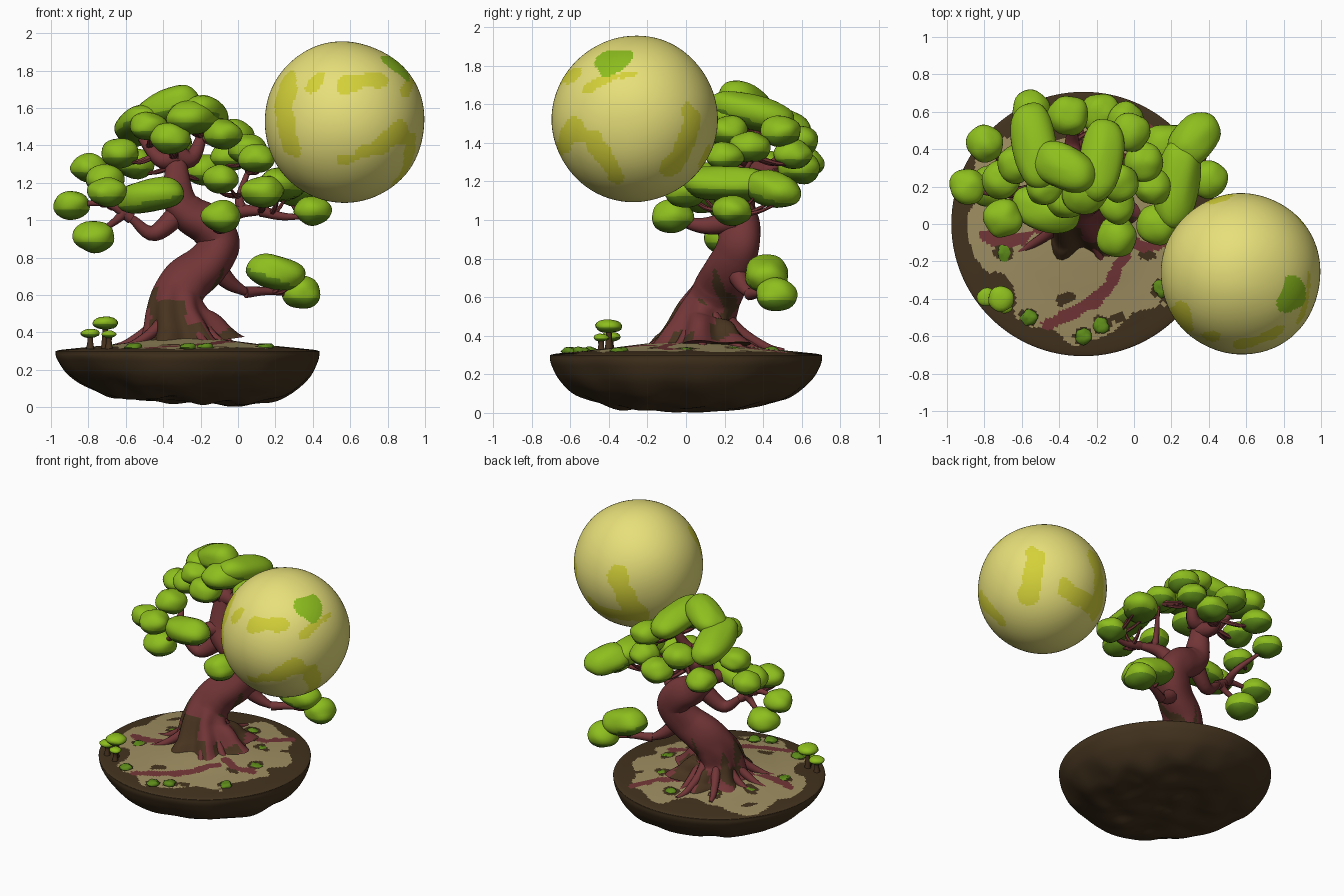
import bpy, bmesh, math, random
from mathutils import Vector, noise

random.seed(4)
if "Cube" in bpy.data.objects:
    bpy.data.objects.remove(bpy.data.objects["Cube"])


def material(name, *rgb):
    mat = bpy.data.materials.new(name)
    mat.use_nodes = True
    mat.diffuse_color = (*rgb, 1)
    shader = mat.node_tree.nodes["Principled BSDF"]
    shader.inputs["Base Color"].default_value = (*rgb, 1)
    return mat


LEAF = material("leaf green", .27, .52, .013)
LEAF_DARK = material("shaded leaf green", .11, .26, .01)
BARK = material("red bark", .17, .036, .038)
BARK_DARK = material("dark bark", .065, .034, .014)
SOIL = material("dark soil", .055, .032, .013)
SAND = material("tan sand", .34, .27, .12)
MOON = material("pale yellow", .82, .76, .2)
MOON_PATCH = material("bright yellow", .66, .64, .04)
UP = Vector((0, 0, 1))
built = []


def skin(name, rings, mats, rule=None):
    """Closed surface through a stack of rings; rule picks a colour per face."""
    bm = bmesh.new()
    rows = [[bm.verts.new(point) for point in ring] for ring in rings]
    for low, high in zip(rows, rows[1:]):
        for i in range(len(low)):
            bm.faces.new((low[i - 1], low[i], high[i], high[i - 1]))
    bmesh.ops.remove_doubles(bm, verts=bm.verts, dist=1e-5)
    bmesh.ops.recalc_face_normals(bm, faces=bm.faces)
    if rule:
        for face in bm.faces:
            face.material_index = rule(face.calc_center_median())
    mesh = bpy.data.meshes.new(name)
    bm.to_mesh(mesh)
    bm.free()
    for mat in mats:
        mesh.materials.append(mat)
    part = bpy.data.objects.new(name, mesh)
    bpy.context.collection.objects.link(part)
    built.append(part)


def circle(count):
    """Angles and unit directions around z."""
    for k in range(count):
        angle = math.tau * k / count
        yield angle, Vector((math.cos(angle), math.sin(angle), 0))


def spline(points, steps):
    """Catmull-Rom samples through points of any dimension."""
    pts = [Vector(p) for p in points]
    pts = [pts[0] * 2 - pts[1]] + pts + [pts[-1] * 2 - pts[-2]]
    out = []
    for a, b, c, d in zip(pts, pts[1:], pts[2:], pts[3:]):
        for k in range(steps):
            t = k / steps
            cubic = (b * 3 - a - c * 3 + d) * t + a * 2 - b * 5 + c * 4 - d
            out.append(b + ((c - a) * t + cubic * t * t) / 2)
    return out + [pts[-2]]


def tube(name, points, mats, rule=None, sides=10, steps=6, shape=lambda p, a: 1):
    """Limb through (x, y, z, radius) points."""
    samples = spline(points, steps)
    path = [s.to_3d() for s in samples]
    rings = [[path[0]] * sides]
    last = path[1] - path[0]
    side = last.orthogonal().normalized()
    for i, centre in enumerate(path):
        along = path[min(i + 1, len(path) - 1)] - path[max(i - 1, 0)]
        side = last.rotation_difference(along) @ side
        last, across = along, along.normalized().cross(side)
        rings.append([centre + (side * d.x + across * d.y) * samples[i].w * shape(centre, a)
                      for a, d in circle(sides)])
    skin(name, rings + [[path[-1]] * sides], mats, rule)
    return path


def limb(name, points, thick, thin, **options):
    """Limb that tapers evenly from thick to thin."""
    last = len(points) - 1
    return tube(name, [(*p, thick + (thin - thick) * i / last) for i, p in enumerate(points)],
                [BARK], **options)


def ball(name, centre, r, h, mats, rule=None, stretch=Vector(), n=22, rough=.12):
    """Rounded lump, optionally drawn out along a vector."""
    axis = stretch.normalized()
    rings = []
    for i in range(n // 2 + 1):
        lat = math.tau * i / n
        ring = []
        for _, d in circle(n):
            v = d * math.sin(lat) + UP * math.cos(lat)
            swell = 1 + rough * noise.noise(v * 1.2 + centre * 7)
            ring.append(centre + Vector((v.x * r, v.y * r, v.z * h)) * swell
                        + stretch * math.tanh(1.8 * v.dot(axis)))
        rings.append(ring)
    skin(name, rings, mats, rule)


def gap(p, line):
    """Distance from p to the nearest sample of a line."""
    return min((p - q).length for q in line)


# Planter: bowl and ground in one turned shape
MID = Vector((-.27, 0, 0))
PROFILE = [(0, .01), (.25, .01), (.43, .025), (.56, .08), (.65, .16), (.695, .24), (.705, .285),
           (.695, .303), (.6, .315), (.5, .325), (.4, .335), (.3, .348), (.15, .365), (0, .37)]
MOSS = [MID + d * random.uniform(.35, .6) for _, d in circle(9)] + [Vector((-.27, -.6, 0))]
TRAILS = [spline(line, 20) for line in (
    [(-.05, -.18), (-.2, -.4), (-.47, -.54)], [(-.05, -.08), (.08, -.12), (.18, -.08)],
    [(-.5, -.02), (-.65, -.09), (-.8, -.06)], [(-.15, .3), (0, .38), (.08, .5)])]

rings = []
for r, z in spline(PROFILE, 10):
    low = max(0, 1 - z / .28)
    ring = []
    for _, d in circle(180):
        lift = low * (.022 - .05 * d.x * r + .03 * noise.noise(d * r * 6))
        wide = r * (1 + low * .07 * noise.noise(d * 2.5))
        ring.append(MID + d * wide + UP * max(0, z + lift))
    rings.append(ring)


def ground_rule(p):
    flat = p.to_2d()
    wave = noise.noise(p * 14) / 40
    edge = (flat - MID.to_2d()).length + noise.noise(p * 4) / 6 + wave
    if p.z < .295:
        return 0
    if min(gap(flat, line) for line in TRAILS) + wave < .03:
        return 2
    mossy = gap(flat, [m.to_2d() for m in MOSS]) + wave < .052
    return int(not (mossy or edge > .59 or noise.noise(p * 9) > .53))


skin("planter", rings, [SOIL, SAND, BARK], ground_rule)
for spot in MOSS:
    ball("moss", spot + UP * .32, .043, .022, [LEAF_DARK], n=16, rough=.4)


# Trunk with a fluted, flaring foot
def flute(p, a):
    foot = max(0, min(1, (.62 - p.z) * 4))
    return 1 + .16 * foot * math.cos(a * 7) + .05 * math.sin(a * 3 + p.z * 9)


def bark_rule(p):
    n = noise.noise(Vector((p.x * 9, p.y * 9, p.z * 3)))
    hollow = p.y < .1 and abs(p.x + .36) < .1 + n / 16 and p.z < .57
    return int(hollow or (p.z < .46 and n > 0) or (p.z < .75 and n > .32))


limbs = tube("trunk", [
    (-.3, .09, .33, .29), (-.31, .09, .4, .22), (-.33, .1, .5, .16), (-.32, .14, .59, .135),
    (-.27, .18, .67, .13), (-.18, .22, .745, .12), (-.12, .26, .82, .112), (-.1, .28, .89, .108),
    (-.16, .28, .97, .11), (-.26, .27, 1.03, .1), (-.32, .27, 1.12, .085), (-.33, .3, 1.34, .05)],
    [BARK, BARK_DARK], bark_rule, sides=60, steps=9, shape=flute)[36:]

# Surface roots
FOOT = Vector((-.3, .09, 0))
for angle, d in circle(11):
    reach = random.uniform(.3, .42)
    bend = d.cross(UP) * random.uniform(-.12, .12)
    path = [FOOT + d * reach * f + bend * f * f + UP * (.322 + .3 * (1 - f) ** 1.8)
            for f in (.25, .5, .8, 1)]
    limb("root", path, .04, .012)

# Main branches: each leaves the nearest wood, passes one point and ends at another
BRANCHES = [
    ((-.45, .21, .93), (-.57, .18, 1.01)), ((-.7, .16, 1.09), (-.88, .18, 1.08)),
    ((-.65, .17, 1), (-.76, .2, .92)), ((-.66, .28, 1.12), (-.78, .4, 1.25)),
    ((-.02, .24, 1.04), (.12, .2, 1.05)), ((.24, .2, 1.02), (.38, .22, 1.02)),
    ((.01, .24, 1.13), (.08, .35, 1.33)), ((-.1, .1, .97), (-.1, -.05, 1)),
    ((-.05, .29, .67), (.04, .33, .615)), ((.16, .39, .62), (.3, .45, .6)),
    ((-.42, .3, 1.33), (-.54, .4, 1.48)), ((-.24, .32, 1.34), (-.17, .4, 1.52)),
    ((-.33, .42, 1.26), (-.33, .52, 1.35)), ((-.4, .16, 1.12), (-.47, .08, 1.12))]
for via, tip in BRANCHES:
    via = Vector(via)
    start = min(limbs, key=lambda p: (p - via).length)
    near_trunk = (start - Vector((-.25, .27, start.z))).length < .18
    limbs += limb("branch", [start, via, tip], .065 if near_trunk else .032, .022 if near_trunk else .01)


# Foliage pads, drooping outward, with twigs reaching their undersides
def foliage(centre, r, stretch=Vector()):
    h = r * .77
    outward = (centre - Vector((-.3, .25, centre.z))).normalized()
    stretch = stretch - UP * stretch.dot(outward) * .4
    tilt = stretch * (stretch.z / max(stretch.length_squared, .001))
    ball("foliage_pad", centre, r, h, [LEAF, LEAF_DARK],
         lambda p: int(p.z < centre.z - h * .36 + (p - centre).dot(tilt)), stretch, 30)
    start = min(limbs, key=lambda p: (p - centre).length + (.3 if p.z > centre.z else 0))
    for k in (-1, 0, 1):
        spread = Vector((random.uniform(-.5, .5), random.uniform(-.5, .5), -.43))
        end = centre + stretch * k + spread * r
        limb("twig", [start, start.lerp(end, .55) - UP * .02, end], .017, .005, sides=6, steps=4)


ROUND_PADS = [
    (-.48, .2, 1.5), (-.36, .14, 1.44), (-.08, .22, 1.46), (-.02, .49, 1.46),
    (-.63, .32, 1.36), (-.8, .43, 1.28), (-.71, .24, 1.22), (-.89, .2, 1.08), (-.77, .2, .91), (-.7, .03, 1.15),
    (-.09, .1, 1.22), (-.09, -.07, 1.02), (.05, .33, 1.38), (.1, .2, 1.33), (.4, .24, 1.05), (.13, 0, 1.15),
    (.34, .47, .61), (-.55, .61, 1.3), (-.35, .58, 1.41), (-.18, .59, 1.27), (-.05, .55, 1.34)]
for spot in ROUND_PADS:
    foliage(Vector(spot), random.uniform(.098, .114))

# Long pads: centre, then half-stretch in x and y
LONG_PADS = [
    (-.37, .3, 1.61, .06, -.03), (-.18, .34, 1.56, .02, .11), (-.24, .2, 1.55, .03, .04), (-.53, .42, 1.51, -.02, .12),
    (-.47, .08, 1.13, .07, -.02), (.23, .22, 1.19, .02, .13), (.32, .45, 1.16, .03, .04), (.2, .42, .72, .04, 0)]
for x, y, z, dx, dy in LONG_PADS:
    foliage(Vector((x, y, z)), .117, Vector((dx, dy, 0)))

# Small mushroom-shaped saplings
for x, y, z, r in ((-.71, -.4, .45, .07), (-.79, -.39, .395, .05), (-.69, -.44, .39, .04)):
    top = Vector((x, y, z))
    tube("sapling_stem", [(x, y, .31, .022), (x, y, z - .04, .015), (x, y, z, .018)], [BARK_DARK], sides=8)
    ball("sapling_cap", top, r, r / 2, [LEAF, LEAF_DARK], lambda p: int(p.z < top.z - .005), n=18)

# Floating moon with painted strokes: two directions and a width
HUB, RADIUS = Vector((.57, -.265, 1.525)), .43
GREEN_SPOT = Vector((.28, -.11, .295)).normalized()
STROKES = [
    ((-3, -3, -1), (-3, -2, 2), .17), ((0, -3, 1.5), (2, -3, 2.2), .1), ((-1.6, -3.3, 2), (-1.5, -3.4, 2.3), .11),
    ((3, -3, -.5), (0, -3.8, -2), .12), ((3, 2.8, 0), (3, 2, -2.5), .16), ((3.6, -2, -1), (3, -1, -3), .12),
    ((-1, 4, 1), (-2, 3, -2), .17), ((-2, 3, -2), (1, 3.6, -2), .14), ((3, -2.5, 1.6), (3, 0, 1.9), .07)]
PAINT = [([Vector(a).lerp(Vector(b), k / 9).normalized() for k in range(10)], w) for a, b, w in STROKES]


def moon_rule(p):
    d = (p - HUB).normalized()
    wave = noise.noise(d * 4) / 10
    if (d - GREEN_SPOT).length + wave < .24:
        return 2
    return int(any(gap(d, line) + wave < w for line, w in PAINT))


ball("moon", HUB, RADIUS, RADIUS, [MOON, MOON_PATCH, LEAF], moon_rule, n=180, rough=.02)

# Smooth shading with crisp rims
bpy.ops.object.select_all(action="DESELECT")
for part in built:
    part.select_set(True)
bpy.context.view_layer.objects.active = built[0]
bpy.ops.object.shade_smooth_by_angle(angle=math.radians(50))
